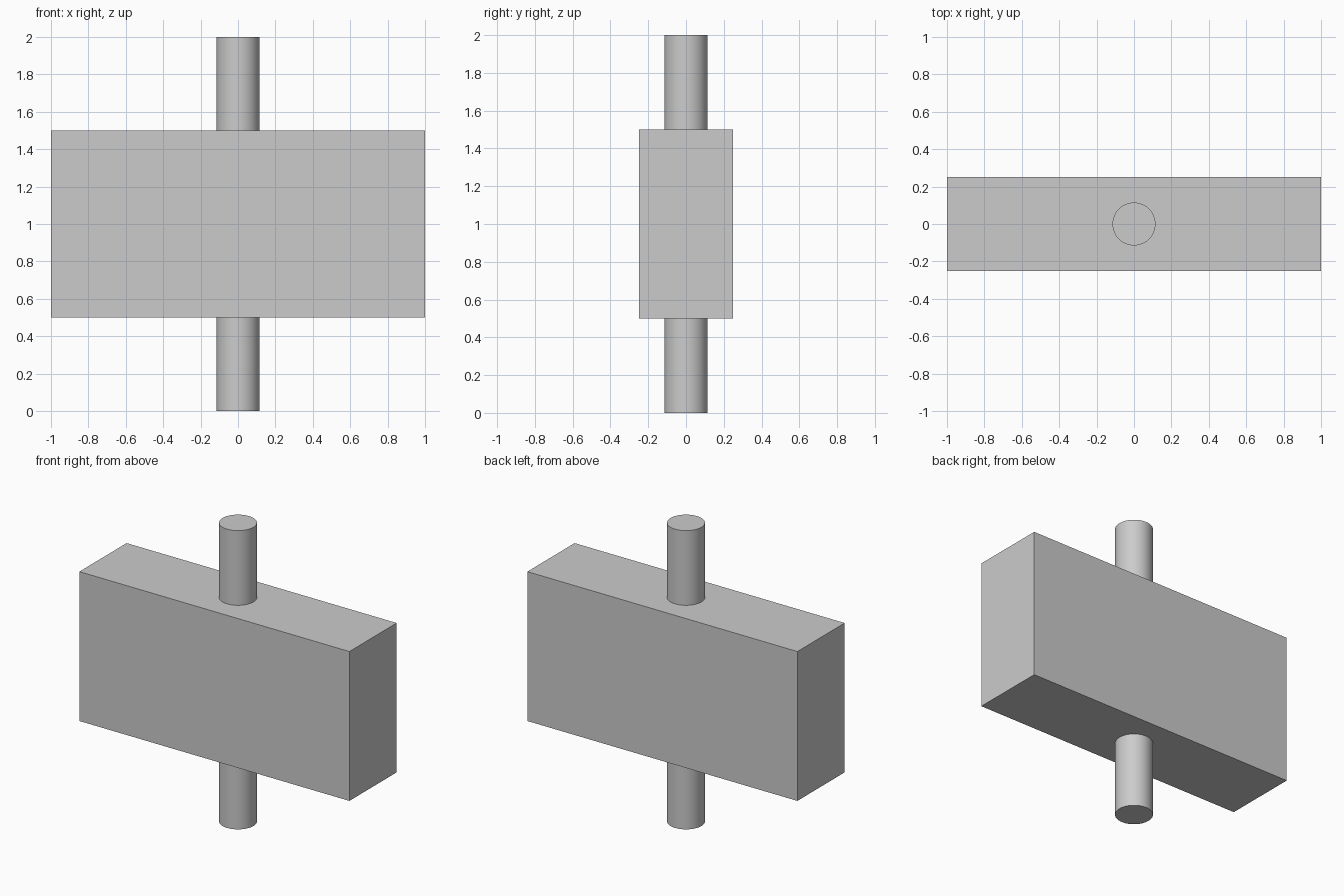
import bpy
import math

# Remove the default cube
cube = bpy.data.objects.get("Cube")
if cube:
    bpy.data.objects.remove(cube, do_unlink=True)

# Single plain grey
GREY = (0.6, 0.6, 0.6, 1.0)
grey = bpy.data.materials.new("light_grey")
grey.use_nodes = True
grey.diffuse_color = GREY
grey.node_tree.nodes["Principled BSDF"].inputs["Base Color"].default_value = GREY


def finish(name):
    obj = bpy.context.object
    obj.name = name
    obj.data.name = name
    obj.data.materials.append(grey)
    return obj


# Rectangular block
bpy.ops.mesh.primitive_cube_add(size=1, location=(0, 0, 1))
block = finish("block")
block.scale = (2, 0.5, 1)
bpy.ops.object.transform_apply(location=False, rotation=False, scale=True)

# Round rods standing out of the top and the bottom
for name, z in (("lower_rod", 0.25), ("upper_rod", 1.75)):
    bpy.ops.mesh.primitive_cylinder_add(vertices=64, radius=0.115, depth=0.5,
                                        location=(0, 0, z))
    finish(name)
    bpy.ops.object.shade_smooth_by_angle(angle=math.radians(30))
